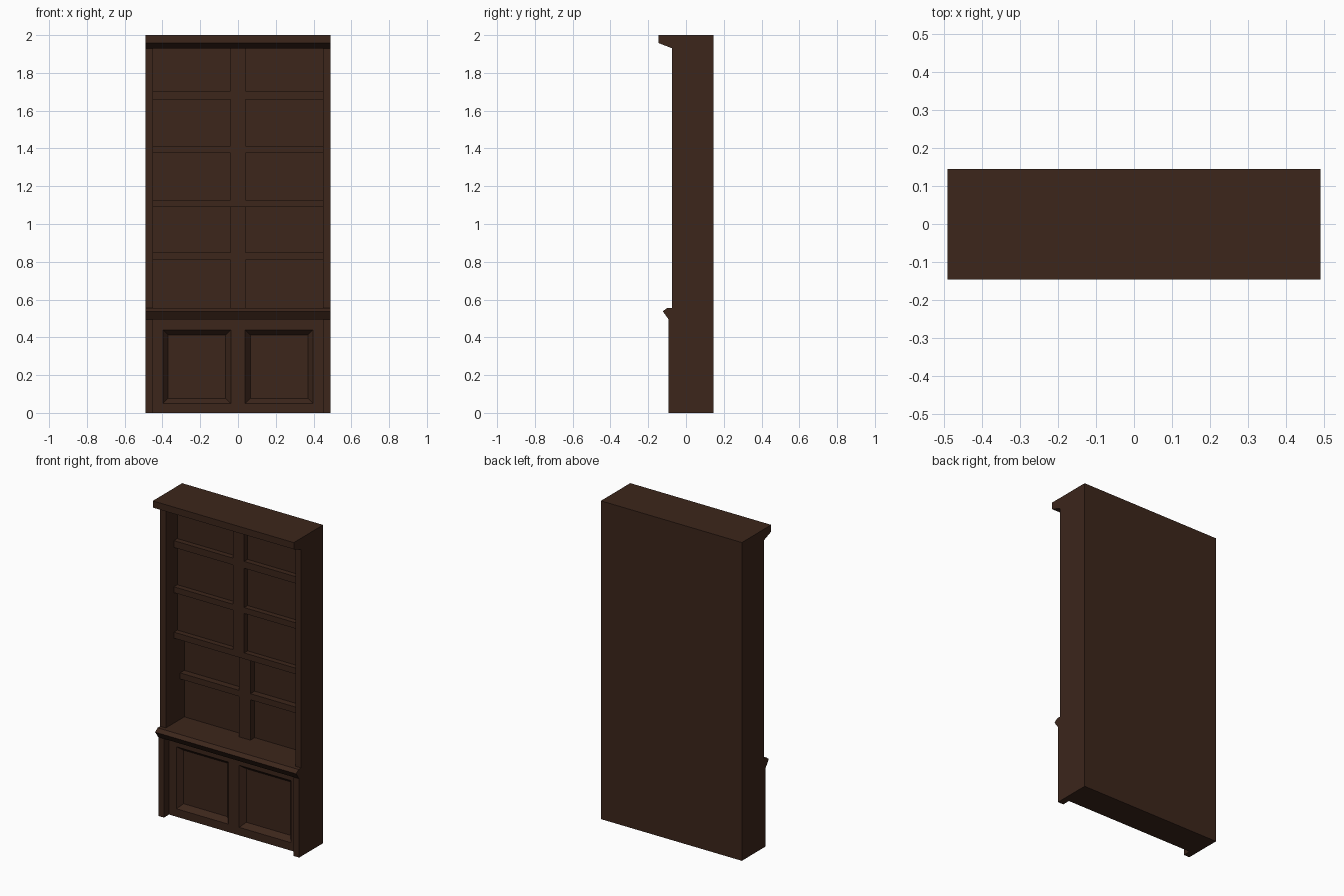
import bpy, bmesh
from mathutils import Vector

if "Cube" in bpy.data.objects:
    bpy.data.objects.remove(bpy.data.objects["Cube"])

wood = bpy.data.materials.new("dark_wood")
wood.diffuse_color = (0.045, 0.019, 0.011, 1)
wood.use_nodes = True
wood.node_tree.nodes["Principled BSDF"].inputs["Base Color"].default_value = wood.diffuse_color


def finish(name, bm):
    bmesh.ops.recalc_face_normals(bm, faces=bm.faces)
    me = bpy.data.meshes.new(name)
    bm.to_mesh(me)
    bm.free()
    me.materials.append(wood)
    ob = bpy.data.objects.new(name, me)
    bpy.context.collection.objects.link(ob)
    return ob


def extrude_profile(name, pts, x0, x1):
    """Extrude a (y, z) outline along x."""
    bm = bmesh.new()
    face = bm.faces.new([bm.verts.new((x0, y, z)) for y, z in pts])
    ext = bmesh.ops.extrude_face_region(bm, geom=[face])
    verts = [v for v in ext["geom"] if isinstance(v, bmesh.types.BMVert)]
    bmesh.ops.translate(bm, verts=verts, vec=(x1 - x0, 0, 0))
    return finish(name, bm)


def box(name, x0, x1, y0, y1, z0, z1):
    return extrude_profile(name, [(y0, z0), (y1, z0), (y1, z1), (y0, z1)], x0, x1)


W, IN, BACK = 0.49, 0.45, 0.145
PANEL, DOOR = -0.042, -0.01
waist = [(-0.092, 0.495), (-0.123, 0.538), (-0.099, 0.556)]
crown = [(-0.073, 1.93), (-0.146, 1.958), (-0.146, 2.0), (BACK, 2.0)]

# End panels with the full side silhouette
side = [(BACK, 0), (-0.092, 0)] + waist + [(-0.073, 0.556)] + crown
for s, label in ((-1, "left"), (1, "right")):
    extrude_profile("end_panel_" + label, side, s * IN, s * W)

# Central carcass: base, ledge, stepped back and cornice in one outline
core = [(BACK, 0), (PANEL, 0), (PANEL, 0.495)] + waist + [
    (0.11, 0.556), (0.11, 1.09), (0.04, 1.09), (0.04, 1.93)] + crown
carcass = extrude_profile("carcass", core, -IN, IN)

# Door recesses with sloping borders
for s in (-1, 1):
    bm = bmesh.new()
    bmesh.ops.create_cube(bm, size=1)
    slope = 0.027 / (DOOR - PANEL)
    y_front = PANEL - 0.01
    for v in bm.verts:
        front = v.co.y < 0
        y = y_front if front else DOOR
        grow = -0.027 + slope * (DOOR - y)
        v.co = Vector((s * 0.218 + 2 * v.co.x * (0.18 + grow), y,
                       0.245 + 2 * v.co.z * (0.195 + grow)))
    cutter = finish("door_cutter", bm)
    cutter.hide_render = True
    mod = carcass.modifiers.new("door_recess", "BOOLEAN")
    mod.operation, mod.solver, mod.object = "DIFFERENCE", "EXACT", cutter
    bpy.context.view_layer.objects.active = carcass
    bpy.ops.object.modifier_apply(modifier=mod.name)
    bpy.data.objects.remove(cutter)

# Centre dividers and shelves: upper set forward, lower set back
box("upper_divider", -0.039, 0.039, 0.006, 0.05, 1.09, 1.94)
box("lower_divider", -0.039, 0.039, 0.068, 0.12, 0.55, 1.10)
for z0, z1, y0, y1 in ((1.66, 1.703, 0.006, 0.05), (1.376, 1.413, 0.006, 0.05),
                       (1.09, 1.128, 0.006, 0.05), (0.81, 0.848, 0.068, 0.12)):
    for s, label in ((-1, "left"), (1, "right")):
        box("shelf_" + label, s * 0.039, s * IN, y0, y1, z0, z1)
